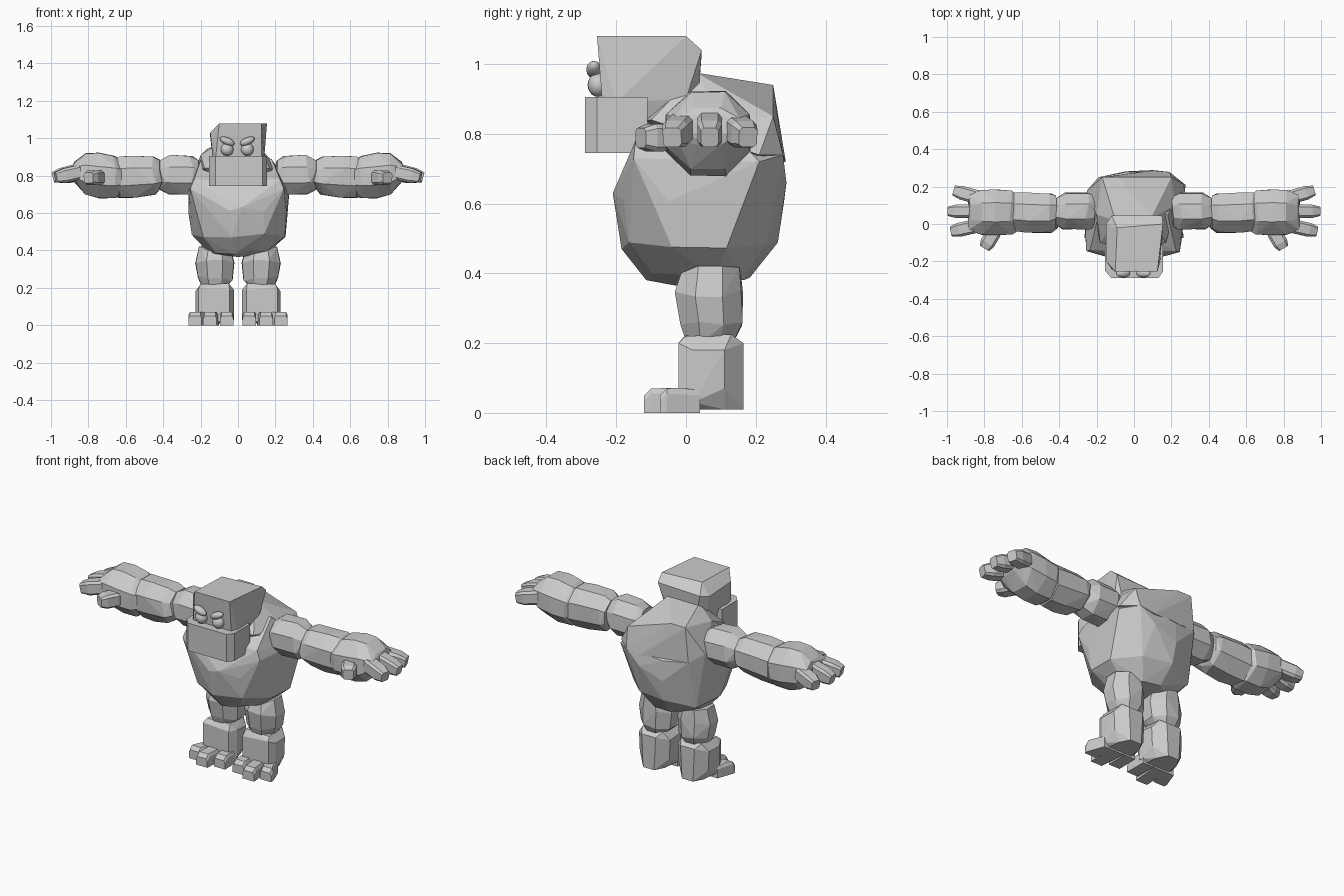
import bpy, bmesh, math, random
from mathutils import Vector, Matrix

random.seed(4)
grey = bpy.data.materials.new("stone grey")
grey.diffuse_color = (0.6, 0.6, 0.6, 1)


def finish(name, bm, mirror=False):
    bmesh.ops.recalc_face_normals(bm, faces=bm.faces[:])
    me = bpy.data.meshes.new(name)
    bm.to_mesh(me)
    bm.free()
    me.materials.append(grey)
    ob = bpy.data.objects.new(name, me)
    bpy.context.collection.objects.link(ob)
    if mirror:
        ob.modifiers.new("mirror", 'MIRROR').use_mirror_merge = False
    return ob


def hull(name, pts, mirror=False, tol=3):
    """Faceted convex stone around a set of points."""
    bm = bmesh.new()
    for p in pts:
        bm.verts.new(p)
    res = bmesh.ops.convex_hull(bm, input=bm.verts[:])
    junk = {g for g in res["geom_interior"] + res["geom_unused"] if isinstance(g, bmesh.types.BMVert)}
    bmesh.ops.delete(bm, geom=list(junk), context='VERTS')
    bmesh.ops.dissolve_limit(bm, angle_limit=math.radians(tol), verts=bm.verts[:], edges=bm.edges[:])
    return finish(name, bm, mirror)


def ring(axis, pos, a0, a1, b0, b1, n=8, jitter=0.0):
    """Polygon section across an axis, filling the given bounds."""
    out = []
    grow = 1 / math.cos(math.pi / n)
    for i in range(n):
        t = 2 * math.pi * (i + 0.5) / n
        k = grow * (1 + random.uniform(-jitter, jitter))
        a = (a0 + a1) / 2 + (a1 - a0) / 2 * k * math.cos(t)
        b = (b0 + b1) / 2 + (b1 - b0) / 2 * k * math.sin(t)
        p = pos + random.uniform(-jitter, jitter) * 0.4
        out.append((p, a, b) if axis == 'X' else (a, b, p))
    return out


def stone(name, axis, rings, mirror=False, n=8, jitter=0.05, extra=()):
    pts = [p for r in rings for p in ring(axis, *r, n=n, jitter=jitter)]
    hull(name, pts + list(extra), mirror)


def bar(name, p0, p1, w, h, end=0.72):
    """Short blocky digit between two points."""
    p0, p1 = Vector(p0), Vector(p1)
    d = p1 - p0
    side = d.cross(Vector((0, 0, 1))).normalized()
    up = side.cross(d).normalized()
    c = 0.68
    pts = []
    for f, s in ((0, 0.85), (0.2, 1), (0.72, 1), (1, end)):
        for u, v in ((1, c), (c, 1), (-c, 1), (-1, c), (-1, -c), (-c, -1), (c, -1), (1, -c)):
            pts.append(p0 + d * f + side * (u * w / 2 * s) + up * (v * h / 2 * s))
    hull(name, pts, True, 1)


def ball(name, centre, size, tilt=0.0):
    """Smooth, stretched and tilted ball."""
    bm = bmesh.new()
    m = Matrix.Translation(centre) @ Matrix.Rotation(tilt, 4, 'Y') @ Matrix.Diagonal((*size, 1))
    bmesh.ops.create_uvsphere(bm, u_segments=16, v_segments=10, radius=1, matrix=m)
    for f in bm.faces:
        f.smooth = True
    finish(name, bm)


# Torso: one big boulder with belly, chest corners, neck and a lopsided back peak
stone("torso", 'Z', [
    (0.39, -0.14, 0.15, -0.11, 0.18),
    (0.48, -0.23, 0.25, -0.175, 0.25),
    (0.61, -0.255, 0.26, -0.20, 0.27),
    (0.73, -0.25, 0.25, -0.165, 0.265)], n=9, jitter=0.03, extra=[
    (0.0, -0.03, 0.365), (0.02, -0.21, 0.63), (-0.2, 0.19, 0.46),
    (-0.255, -0.145, 0.73), (0.245, -0.15, 0.73), (-0.235, -0.14, 0.78), (0.225, -0.145, 0.78),
    (-0.25, 0.18, 0.78), (0.275, 0.21, 0.72), (-0.19, 0.25, 0.74), (0.19, 0.278, 0.74),
    (0.1, 0.288, 0.66), (-0.19, 0.05, 0.91), (0.18, 0.05, 0.89)])
hull("upper_back", [
    (-0.1, 0.02, 0.975), (0.09, 0.03, 0.975), (-0.17, 0.25, 0.94), (-0.1, 0.18, 0.945),
    (-0.08, 0.25, 0.94), (0.2, 0.25, 0.85), (0.22, 0.1, 0.84), (-0.2, 0.05, 0.91),
    (-0.25, 0.18, 0.78), (0.27, 0.21, 0.74), (-0.19, 0.25, 0.74), (0.19, 0.278, 0.74),
    (0.1, 0.286, 0.72), (-0.18, -0.1, 0.84), (0.17, -0.1, 0.84), (-0.1, -0.12, 0.84), (0.1, -0.12, 0.84),
    (0.0, 0.0, 0.7)])

# Head block, narrowing towards the neck
hull("head", [
    (-0.10, -0.255, 1.08), (0.125, -0.255, 1.08), (-0.09, -0.02, 1.08), (0.155, 0.0, 1.08),
    (-0.148, -0.2, 1.03), (-0.15, 0.0, 1.02), (-0.12, 0.045, 1.03), (0.15, 0.045, 1.04),
    (-0.12, -0.24, 0.89), (0.125, -0.24, 0.89), (-0.135, -0.2, 0.89), (0.14, -0.2, 0.89),
    (-0.13, 0.0, 0.91), (0.135, 0.0, 0.90), (-0.09, 0.035, 0.90), (0.1, 0.035, 0.90),
    (-0.11, -0.18, 0.80), (0.11, -0.18, 0.80), (-0.09, -0.01, 0.81), (0.09, -0.01, 0.81)])
# Jutting muzzle
hull("muzzle", [(x, y, z) for z in (0.745, 0.905) for x, y in (
    (-0.12, -0.29), (0.13, -0.29), (-0.155, -0.25), (0.155, -0.255), (-0.155, -0.11), (0.155, -0.11))])

# Eyes and angry brows
for side, x, s in (("left", 0.05, 1), ("right", -0.058, -1)):
    ball(side + "_eye", (x, -0.252, 0.94), (0.034, 0.03, 0.034))
    ball(side + "_brow", (x, -0.264, 0.984), (0.042, 0.022, 0.02), -s * 0.42)

# Arms: upper arm, forearm, hand
stone("upper_arm", 'X', [
    (0.2, -0.01, 0.145, 0.73, 0.88), (0.25, -0.03, 0.165, 0.70, 0.905),
    (0.37, -0.03, 0.165, 0.70, 0.91), (0.425, 0.0, 0.135, 0.73, 0.875)], True, jitter=0.03)
stone("forearm", 'X', [
    (0.415, -0.02, 0.15, 0.72, 0.88), (0.45, -0.045, 0.16, 0.70, 0.90),
    (0.56, -0.045, 0.165, 0.685, 0.905), (0.64, -0.035, 0.165, 0.68, 0.90),
    (0.66, -0.02, 0.15, 0.71, 0.88)], True, jitter=0.03)
stone("hand", 'X', [
    (0.62, -0.03, 0.15, 0.70, 0.88), (0.66, -0.055, 0.18, 0.68, 0.905),
    (0.74, -0.06, 0.185, 0.68, 0.92), (0.82, -0.055, 0.18, 0.70, 0.92),
    (0.88, -0.03, 0.155, 0.77, 0.875)], True, jitter=0.025)
for nm, a, b, w in (
        ("front_finger", (0.82, -0.005, 0.825), (0.975, -0.04, 0.79), 0.075),
        ("middle_finger", (0.84, 0.068, 0.83), (0.99, 0.068, 0.79), 0.07),
        ("back_finger", (0.81, 0.135, 0.82), (0.96, 0.178, 0.79), 0.075),
        ("thumb", (0.74, -0.03, 0.79), (0.80, -0.13, 0.788), 0.08)):
    bar(nm, a, b, w, 0.078)

# Legs: thigh and shin stones
stone("thigh", 'Z', [
    (0.205, 0.06, 0.19, 0.0, 0.14), (0.25, 0.03, 0.215, -0.015, 0.16),
    (0.34, 0.02, 0.228, -0.03, 0.16), (0.41, 0.04, 0.21, -0.015, 0.155)], True, jitter=0.03)
hull("shin", [
    (0.045, -0.022, 0.02), (0.21, -0.022, 0.02), (0.045, -0.022, 0.19), (0.21, -0.022, 0.2),
    (0.05, 0.0, 0.225), (0.2, 0.0, 0.22), (0.06, 0.13, 0.225), (0.19, 0.13, 0.225),
    (0.022, 0.02, 0.19), (0.228, 0.02, 0.18), (0.022, 0.02, 0.03), (0.228, 0.02, 0.03),
    (0.08, 0.165, 0.2), (0.17, 0.165, 0.2), (0.025, 0.11, 0.18), (0.225, 0.11, 0.18),
    (0.03, 0.11, 0.07), (0.22, 0.11, 0.07), (0.09, 0.165, 0.01), (0.16, 0.165, 0.01),
    (0.06, 0.11, 0.01), (0.19, 0.11, 0.01), (0.05, 0.02, 0.01), (0.2, 0.02, 0.01)], True)
# Three blocky toes per foot
for nm, x, yf, w, splay in (
        ("inner_toe", 0.062, -0.085, 0.07, -0.002),
        ("middle_toe", 0.138, -0.12, 0.072, 0.012),
        ("outer_toe", 0.195, -0.075, 0.07, 0.034)):
    pts = []
    for y, top, sx in ((0.04, 0.065, 0), (-0.02, 0.072, splay / 2), (yf + 0.02, 0.07, splay), (yf, 0.05, splay)):
        for u in (-1, 1):
            pts += [(x + sx + u * w / 2, y, 0), (x + sx + u * w / 2, y, top - 0.015), (x + sx + u * w * 0.4, y, top)]
    hull(nm, pts, True, 1)
